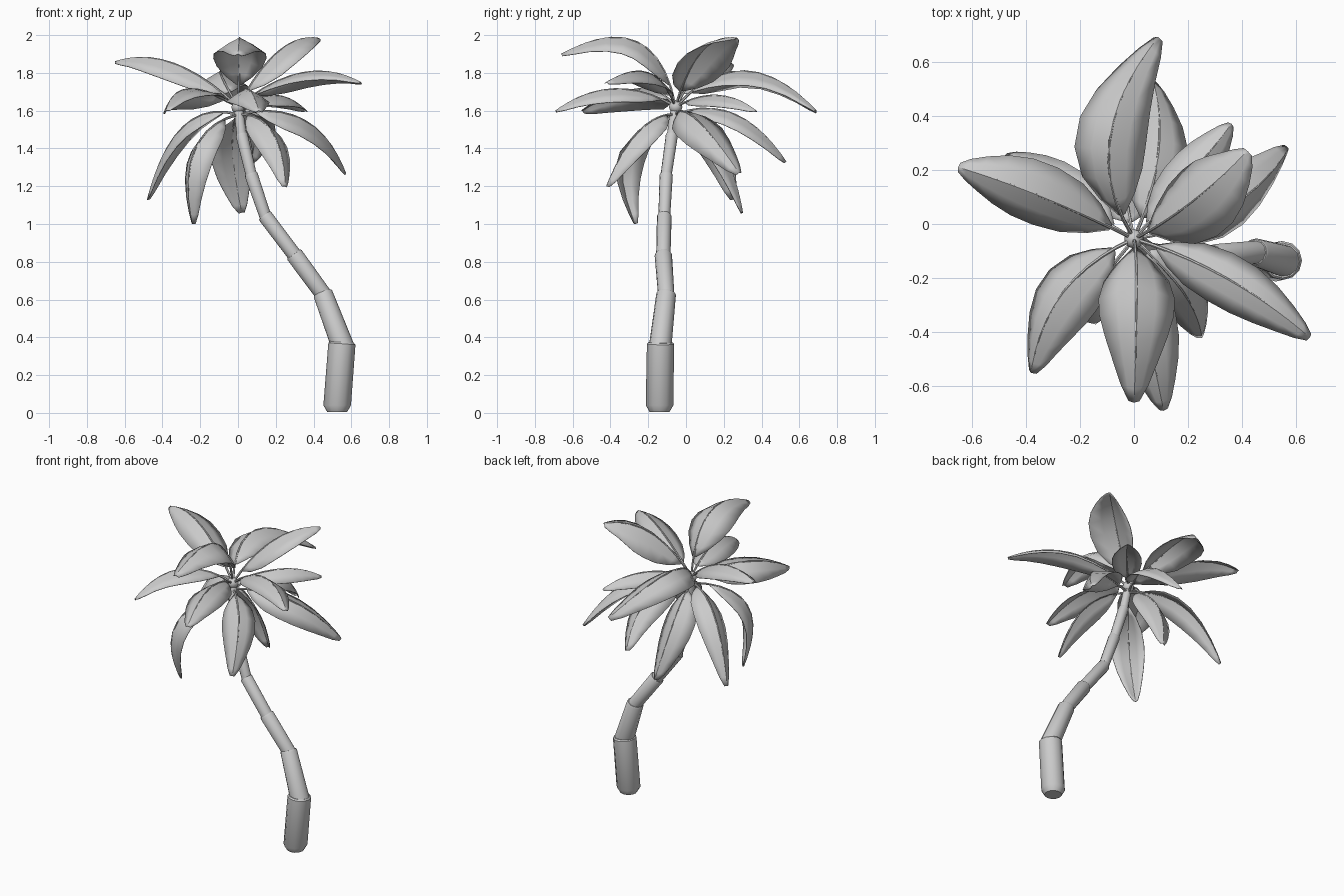
import bpy, bmesh, math
from mathutils import Vector

cube = bpy.data.objects.get("Cube")
if cube:
    bpy.data.objects.remove(cube, do_unlink=True)

GREY = (0.6, 0.6, 0.6, 1)
mat = bpy.data.materials.new("plain_grey")
mat.use_nodes = True
mat.diffuse_color = GREY
mat.node_tree.nodes["Principled BSDF"].inputs["Base Color"].default_value = GREY
UP = Vector((0, 0, 1))


def finish(bm, name, angle=40):
    bmesh.ops.recalc_face_normals(bm, faces=bm.faces)
    mesh = bpy.data.meshes.new(name)
    bm.to_mesh(mesh)
    bm.free()
    mesh.materials.append(mat)
    ob = bpy.data.objects.new(name, mesh)
    bpy.context.scene.collection.objects.link(ob)
    bpy.ops.object.select_all(action="DESELECT")
    ob.select_set(True)
    bpy.context.view_layer.objects.active = ob
    bpy.ops.object.shade_smooth_by_angle(angle=math.radians(angle))
    return ob


def tube(bm, stations, sides):
    """Capped tube through (centre, radius, axis) stations."""
    rings = []
    for c, r, axis in stations:
        u = axis.cross(Vector((0, 1, 0.1))).normalized()
        v = axis.cross(u).normalized()
        angles = [math.tau * i / sides for i in range(sides)]
        rings.append([bm.verts.new(c + r * (u * math.cos(a) + v * math.sin(a))) for a in angles])
    for a, b in zip(rings, rings[1:]):
        for i in range(sides):
            j = (i + 1) % sides
            bm.faces.new((a[i], a[j], b[j], b[i]))
    bm.faces.new(rings[0])
    bm.faces.new(rings[-1])


# Trunk: overlapping segments, each seated in the rim of the one below
joints = [(.525, -.14, .005), (.55, -.135, .365), (.45, -.105, .63), (.30, -.12, .835),
          (.145, -.115, 1.04), (.07, -.105, 1.26), (.02, -.075, 1.47), (0, -.055, 1.62)]
radii = [(.073, .072), (.06, .052), (.043, .046), (.038, .039), (.031, .035), (.029, .032), (.027, .024)]
for n, (r0, r1) in enumerate(radii):
    a, b = Vector(joints[n]), Vector(joints[n + 1])
    axis = (b - a).normalized()
    bm = bmesh.new()
    if n == 0:
        rings = [(a, r0 * .72, UP), (a + UP * .035, r0, UP)]
    else:
        rings = [(a - axis * .02, r0, axis)]
    rings += [(b, r1, axis), (b + axis * .008, r1 * .9, axis)]
    tube(bm, rings, 12)
    finish(bm, f"trunk_segment_{n + 1}")

# Crown bud where the stems meet
bm = bmesh.new()
bmesh.ops.create_icosphere(bm, subdivisions=2, radius=.036)
bmesh.ops.translate(bm, verts=bm.verts, vec=(0, -.055, 1.62))
finish(bm, "crown_bud")

# Leaf outline: position along the midrib, share of the full half width
OUTLINE = [(.12, .1), (.19, .52), (.3, .86), (.45, 1), (.6, .98),
           (.74, .82), (.86, .58), (.95, .35), (1, .14)]


def leaf(name, mid, tip, half, roll=0, fold=.62):
    """Folded blade arching through mid to tip; roll lifts its right edge (degrees)."""
    mid, tip = Vector(mid), Vector(tip)
    start = Vector((0, -.055, 1.62 if tip.z > 1.5 else 1.58))
    bend = mid * 2 - (start + tip) / 2
    flat_side = (tip - start).cross(UP).normalized()
    lean = math.radians(roll)

    def point(t):
        return start * (1 - t) ** 2 + bend * 2 * t * (1 - t) + tip * t * t

    def tangent(t):
        return ((bend - start) * (1 - t) + (tip - bend) * t).normalized()

    # Blade folded along the midrib
    bm = bmesh.new()
    rows = []
    for t, share in OUTLINE:
        p, d = point(t), tangent(t)
        level = (flat_side - d * flat_side.dot(d)).normalized()
        side = level * math.cos(lean) - d.cross(level) * math.sin(lean)
        down = d.cross(side).normalized()
        w = half * share
        row = []
        for k in (-1, -.5, 0, .5, 1):
            drop = fold * w * abs(k) ** 1.2
            row.append(bm.verts.new(p + side * w * k + down * drop))
        rows.append(row)
    for a, b in zip(rows, rows[1:]):
        for i in range(4):
            bm.faces.new((a[i], a[i + 1], b[i + 1], b[i]))
    ob = finish(bm, name)
    solid = ob.modifiers.new("thickness", "SOLIDIFY")
    solid.thickness = .004
    solid.offset = 0

    # Stem that thins out into the midrib
    bm = bmesh.new()
    tube(bm, [(point(i / 10), .0075 - .0006 * i, tangent(i / 10)) for i in range(10)], 6)
    finish(bm, name + "_stem")


# Upper crown
leaf("leaf_back", (-.09, .31, 1.81), (.09, .69, 1.6), .13, roll=2)
leaf("leaf_left_front", (.34, -.2, 1.8), (.65, -.42, 1.75), .1, roll=6)
leaf("leaf_right_back", (-.34, .1, 1.85), (-.65, .21, 1.86), .115, roll=6)
leaf("leaf_left_back_high", (.21, .08, 1.91), (.42, .27, 1.985), .14, roll=15)
leaf("leaf_front_high", (.01, -.26, 1.965), (0, -.66, 1.9), .14)
leaf("leaf_right_front", (-.26, -.25, 1.715), (-.38, -.55, 1.6), .12, roll=-18)
leaf("leaf_front", (.05, -.38, 1.715), (.11, -.69, 1.6), .11)
leaf("leaf_left_back_small", (.2, .17, 1.68), (.36, .37, 1.6), .09)

# Hanging lower leaves
leaf("leaf_left_low", (.35, .06, 1.55), (.57, .28, 1.27), .115, roll=-20)
leaf("leaf_left_front_low", (.18, -.25, 1.49), (.25, -.42, 1.2), .1)
leaf("leaf_right_front_low", (-.23, -.32, 1.39), (-.24, -.27, 1), .1)
leaf("leaf_right_back_low", (-.29, .12, 1.515), (-.48, .25, 1.13), .1, roll=15)
leaf("leaf_back_low", (-.03, .175, 1.41), (.02, .3, 1.06), .11)
leaf("leaf_back_middle", (.09, .26, 1.58), (.07, .53, 1.33), .11)
